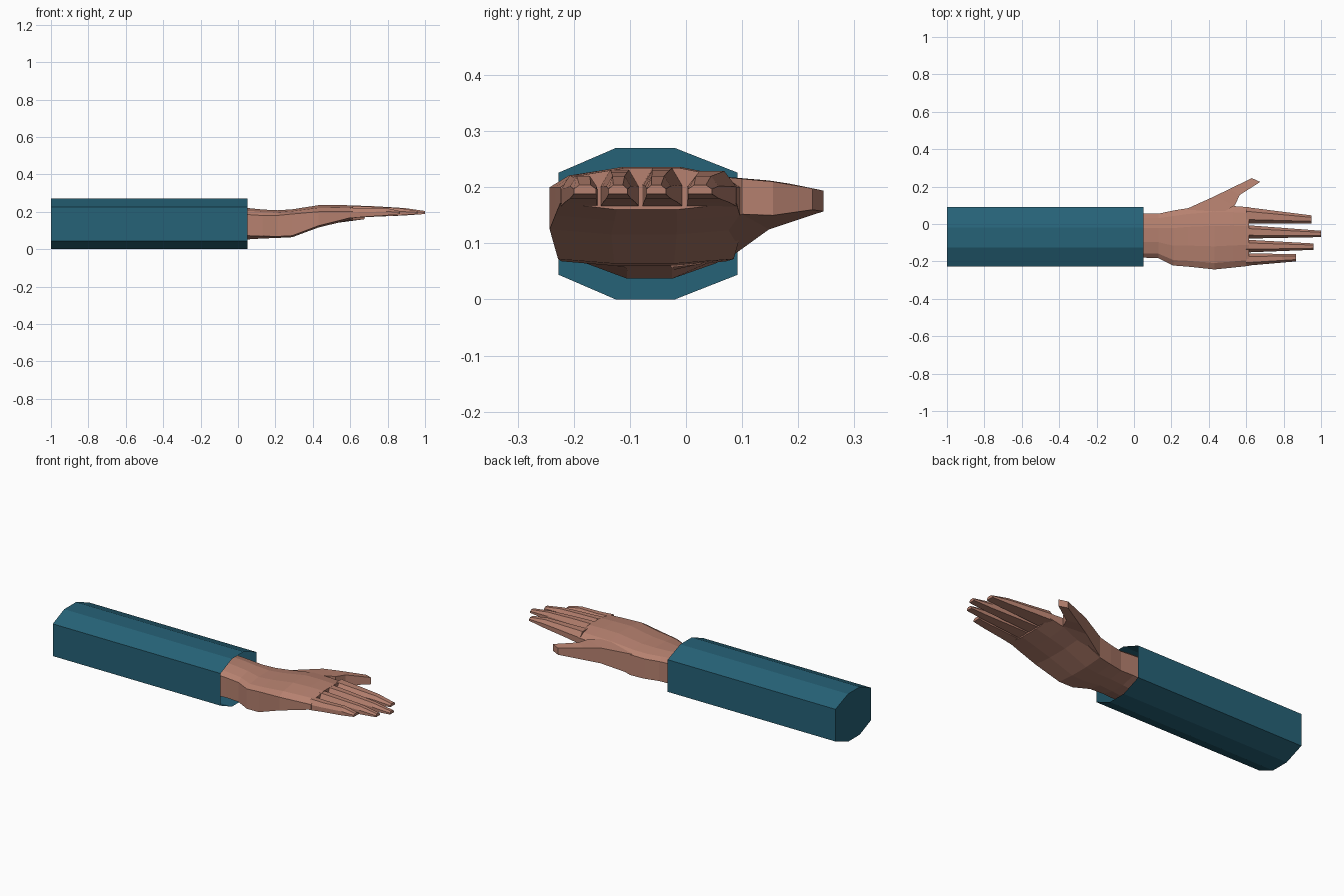
import bpy, bmesh

if "Cube" in bpy.data.objects:
    bpy.data.objects.remove(bpy.data.objects["Cube"])


def material(name, rgb):
    m = bpy.data.materials.new(name)
    m.diffuse_color = (*rgb, 1)
    m.use_nodes = True
    m.node_tree.nodes["Principled BSDF"].inputs["Base Color"].default_value = m.diffuse_color
    return m


SKIN = material("skin", (0.47, 0.22, 0.16))
TEAL = material("teal cloth", (0.019, 0.122, 0.185))


def loft(name, rings, mat, cap_start=True, cap_end=True):
    """Skin a list of equal-length point rings into a flat-shaded object."""
    bm = bmesh.new()
    loops = [[bm.verts.new(p) for p in ring] for ring in rings]
    n = len(loops[0])
    for a, b in zip(loops, loops[1:]):
        for i in range(n):
            j = (i + 1) % n
            bm.faces.new((a[i], a[j], b[j], b[i]))
    if cap_start:
        bm.faces.new(loops[0][::-1])
    if cap_end:
        bm.faces.new(loops[-1])
    bmesh.ops.recalc_face_normals(bm, faces=bm.faces)
    me = bpy.data.meshes.new(name)
    bm.to_mesh(me)
    bm.free()
    me.materials.append(mat)
    ob = bpy.data.objects.new(name, me)
    bpy.context.collection.objects.link(ob)
    return ob


# Sleeve: eight-sided tube, closed at the elbow and open at the cuff
profile = [(-0.125, 0), (-0.02, 0), (0.092, 0.044), (0.092, 0.226),
           (-0.02, 0.27), (-0.125, 0.27), (-0.227, 0.226), (-0.227, 0.044)]
loft("sleeve", [[(x, y, z) for y, z in profile] for x in (-1, 0.05)],
     TEAL, cap_end=False)


# Wrist and palm: cross-sections along the arm
def palm_ring(x, a, b, bottom, low, high, top):
    w = b - a
    shoulder = high + 0.6 * (top - high)
    return [(x, a, low), (x, a + 0.32 * w, bottom), (x, a + 0.66 * w, bottom),
            (x, b, low), (x, b, high), (x, b - 0.1 * w, shoulder),
            (x, a + 0.68 * w, top), (x, a + 0.36 * w, top),
            (x, a + 0.1 * w, shoulder), (x, a, high)]


palm = [  # x, y min, y max, bottom, side low, side high, top
    (-0.08, -0.18, 0.055, 0.037, 0.065, 0.19, 0.228),
    (0.05, -0.18, 0.055, 0.052, 0.072, 0.185, 0.22),
    (0.13, -0.182, 0.055, 0.057, 0.07, 0.18, 0.212),
    (0.21, -0.222, 0.072, 0.06, 0.068, 0.18, 0.208),
    (0.29, -0.228, 0.085, 0.064, 0.072, 0.188, 0.213),
    (0.43, -0.243, 0.10, 0.116, 0.125, 0.2, 0.235),
    (0.53, -0.233, 0.096, 0.14, 0.15, 0.2, 0.236),
    (0.615, -0.224, 0.09, 0.16, 0.172, 0.2, 0.234),
]
loft("palm", [palm_ring(*r) for r in palm], SKIN)


# Fingers: tapered six-sided sections with a bend at the middle joint
def finger(name, base, tip_x, tip, base_top):
    rings = []
    for t, low, high in ((0, 0.166, base_top), (0.3, 0.173, base_top - 0.004),
                         (0.72, 0.18, 0.22), (1, 0.188, 0.204)):
        x = 0.6 + (tip_x - 0.6) * t
        a, b = (p + (q - p) * t for p, q in zip(base, tip))
        w, mid = b - a, low + 0.55 * (high - low)
        rings.append([(x, a, low), (x, b, low), (x, b, mid),
                      (x, b - 0.25 * w, high), (x, a + 0.25 * w, high),
                      (x, a, mid)])
    loft(name, rings, SKIN)


finger("index_finger", (0.002, 0.09), 0.95, (0.004, 0.046), 0.229)
finger("middle_finger", (-0.078, -0.006), 1.0, (-0.07, -0.036), 0.234)
finger("ring_finger", (-0.152, -0.084), 0.96, (-0.138, -0.104), 0.231)
finger("little_finger", (-0.223, -0.158), 0.865, (-0.2, -0.16), 0.222)

# Thumb: sections running from the outer edge to the inner edge
thumb = [  # outer x, y, low, high, then inner x, y, low, high
    (0.28, 0.08, 0.076, 0.19, 0.42, 0.03, 0.13, 0.222),
    (0.43, 0.148, 0.125, 0.212, 0.54, 0.10, 0.152, 0.215),
    (0.51, 0.187, 0.138, 0.206, 0.565, 0.155, 0.15, 0.21),
    (0.63, 0.245, 0.157, 0.194, 0.675, 0.225, 0.16, 0.198),
]
loft("thumb", [[(ox, oy, ol), (ix, iy, il), (ix, iy, ih), (ox, oy, oh)]
               for ox, oy, ol, oh, ix, iy, il, ih in thumb], SKIN)
